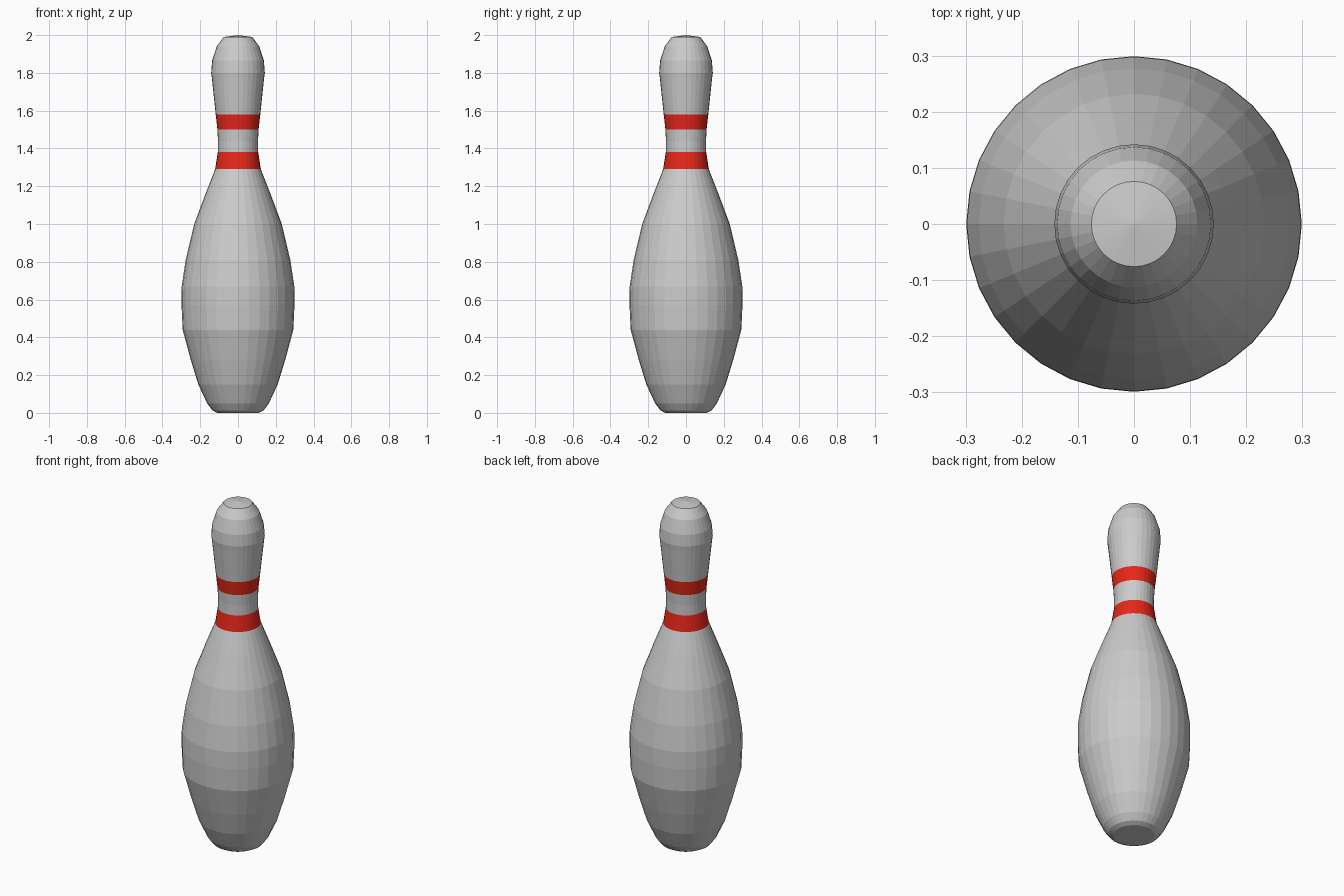
import bpy, bmesh
from math import cos, sin, pi

if "Cube" in bpy.data.objects:
    bpy.data.objects.remove(bpy.data.objects["Cube"])

SIDES = 32
# Profile as (radius, height), from base to crown
PROFILE = [(0.11, 0.0), (0.135, 0.013), (0.163, 0.05), (0.21, 0.15), (0.25, 0.28),
           (0.293, 0.44), (0.299, 0.57), (0.298, 0.67), (0.277, 0.81), (0.232, 1.0),
           (0.17, 1.165), (0.121, 1.29), (0.107, 1.38), (0.106, 1.44), (0.109, 1.50),
           (0.118, 1.58), (0.138, 1.77), (0.142, 1.80), (0.137, 1.865),
           (0.113, 1.94), (0.076, 1.99)]
STRIPES = {(1.29, 1.38), (1.50, 1.58)}

bm = bmesh.new()
rings = [[bm.verts.new((r * cos(2 * pi * i / SIDES), r * sin(2 * pi * i / SIDES), z))
          for i in range(SIDES)] for r, z in PROFILE]

# Side walls, with red neck stripes
for k in range(len(rings) - 1):
    low, high = rings[k], rings[k + 1]
    striped = (PROFILE[k][1], PROFILE[k + 1][1]) in STRIPES
    for i in range(SIDES):
        j = (i + 1) % SIDES
        face = bm.faces.new((low[i], low[j], high[j], high[i]))
        face.material_index = 1 if striped else 0

# Base and crown fans
for ring, z in ((rings[0], 0.0), (rings[-1], 2.0)):
    centre = bm.verts.new((0, 0, z))
    for i in range(SIDES):
        bm.faces.new((ring[i], ring[(i + 1) % SIDES], centre))
bmesh.ops.recalc_face_normals(bm, faces=bm.faces)

mesh = bpy.data.meshes.new("skittle")
bm.to_mesh(mesh)
bm.free()

# Body and stripe colours
for name, colour in (("body_grey", (0.8, 0.8, 0.8, 1)), ("stripe_red", (0.8, 0.02, 0.01, 1))):
    mat = bpy.data.materials.new(name)
    mat.diffuse_color = colour
    mat.use_nodes = True
    mat.node_tree.nodes["Principled BSDF"].inputs["Base Color"].default_value = mat.diffuse_color
    mesh.materials.append(mat)

bpy.context.collection.objects.link(bpy.data.objects.new("skittle", mesh))
